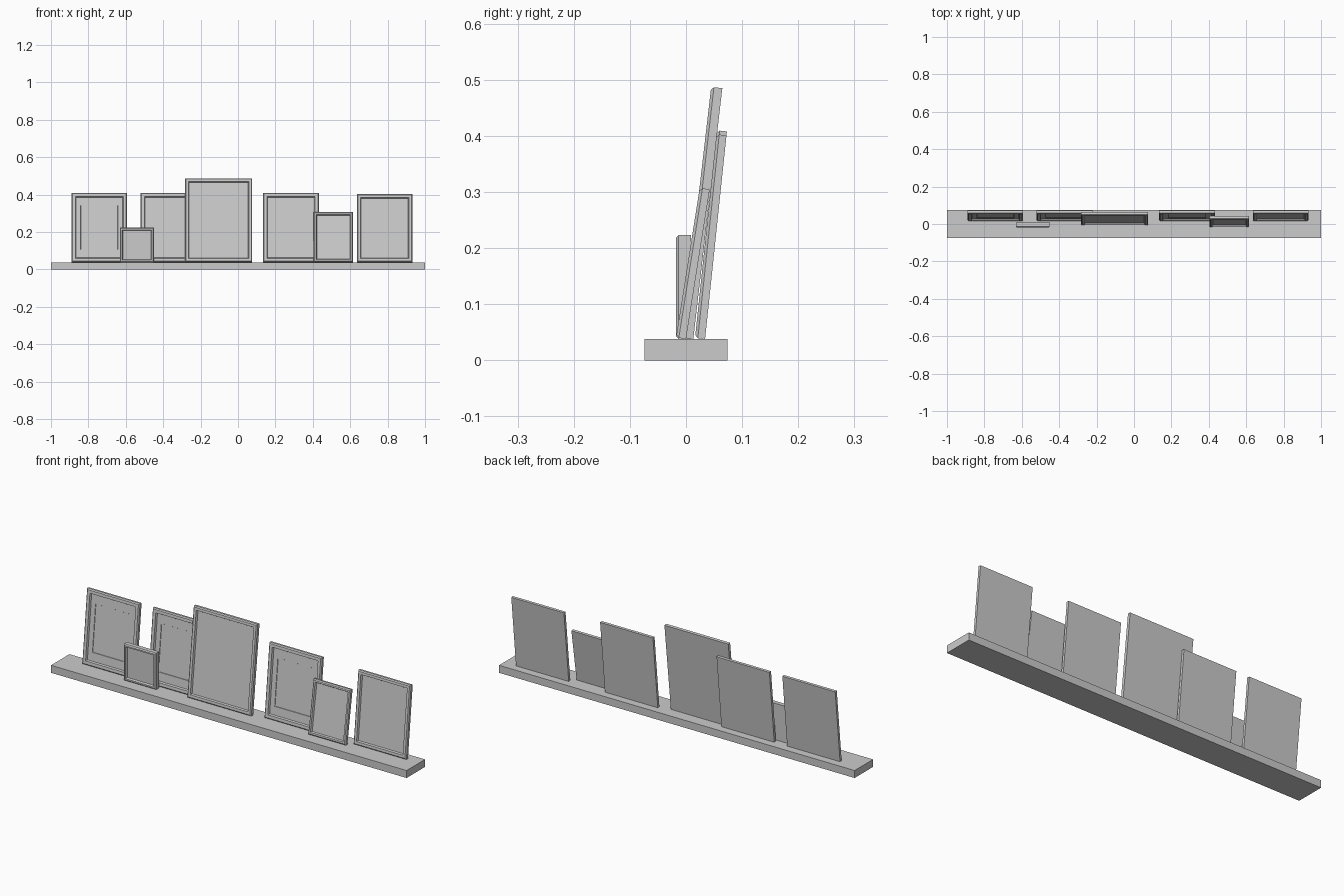
import bpy
import bmesh
from math import radians
from mathutils import Matrix, Vector

if "Cube" in bpy.data.objects:
    bpy.data.objects.remove(bpy.data.objects["Cube"], do_unlink=True)

grey = bpy.data.materials.new("light_grey")
grey.use_nodes = True
grey.diffuse_color = (0.6, 0.6, 0.6, 1)
grey.node_tree.nodes["Principled BSDF"].inputs["Base Color"].default_value = grey.diffuse_color

SHELF_TOP = 0.038


def box(bm, low, high):
    """Add an axis-aligned box between two corners."""
    low, high = Vector(low), Vector(high)
    matrix = Matrix.Translation((low + high) / 2) @ Matrix.Diagonal((*(high - low), 1))
    bmesh.ops.create_cube(bm, size=1, matrix=matrix)
    bm.normal_update()


def finish(bm, name):
    mesh = bpy.data.meshes.new(name)
    bm.to_mesh(mesh)
    bm.free()
    mesh.materials.append(grey)
    obj = bpy.data.objects.new(name, mesh)
    bpy.context.collection.objects.link(obj)
    return obj


def inset(bm, face, width, depth=0.0):
    bmesh.ops.inset_region(bm, faces=[face], thickness=width, depth=depth,
                           use_even_offset=True)
    bm.normal_update()


def picture_frame(name, left, right, height, thick, border, back_y, lean, mat=False):
    """Frame pivoted on its lower back edge, leaning backwards."""
    chamfer = 0.005
    half = (right - left) / 2
    bm = bmesh.new()
    box(bm, (-half, -(thick - chamfer), 0), (half, 0, height))
    front = min(bm.faces, key=lambda f: f.calc_center_median().y)
    inset(bm, front, chamfer, chamfer)            # chamfered outer edge
    inset(bm, front, border - chamfer)            # flat moulding
    inset(bm, front, 0.004, -0.009)               # sloped inner lip
    if mat:
        inset(bm, front, 0.025)                   # mat board
        centre = Matrix.Translation(-front.calc_center_median())
        bmesh.ops.scale(bm, vec=(1, 1, 0.87), verts=list(front.verts), space=centre)
        inset(bm, front, 0.001, -0.002)           # mat opening
    obj = finish(bm, name)
    obj.location = ((left + right) / 2, back_y, SHELF_TOP)
    obj.rotation_euler.x = -radians(lean)


# Shelf board
shelf = bmesh.new()
box(shelf, (-1, -0.074, 0), (1, 0.074, SHELF_TOP))
finish(shelf, "shelf_board")

# Matted frames in the back row
for name, left in (("left", -0.89), ("middle", -0.52), ("right", 0.135)):
    picture_frame("matted_frame_" + name, left, left + 0.297, 0.372, 0.018, 0.02,
                  0.034, 6, mat=True)

# Plain frames
picture_frame("end_frame", 0.636, 0.932, 0.365, 0.018, 0.018, 0.034, 6)
picture_frame("large_frame", -0.283, 0.076, 0.45, 0.02, 0.018, 0.013, 6.6)
picture_frame("medium_frame", 0.405, 0.615, 0.27, 0.018, 0.013, 0.0, 9)
picture_frame("small_frame", -0.632, -0.45, 0.185, 0.027, 0.012, 0.009, 0)
